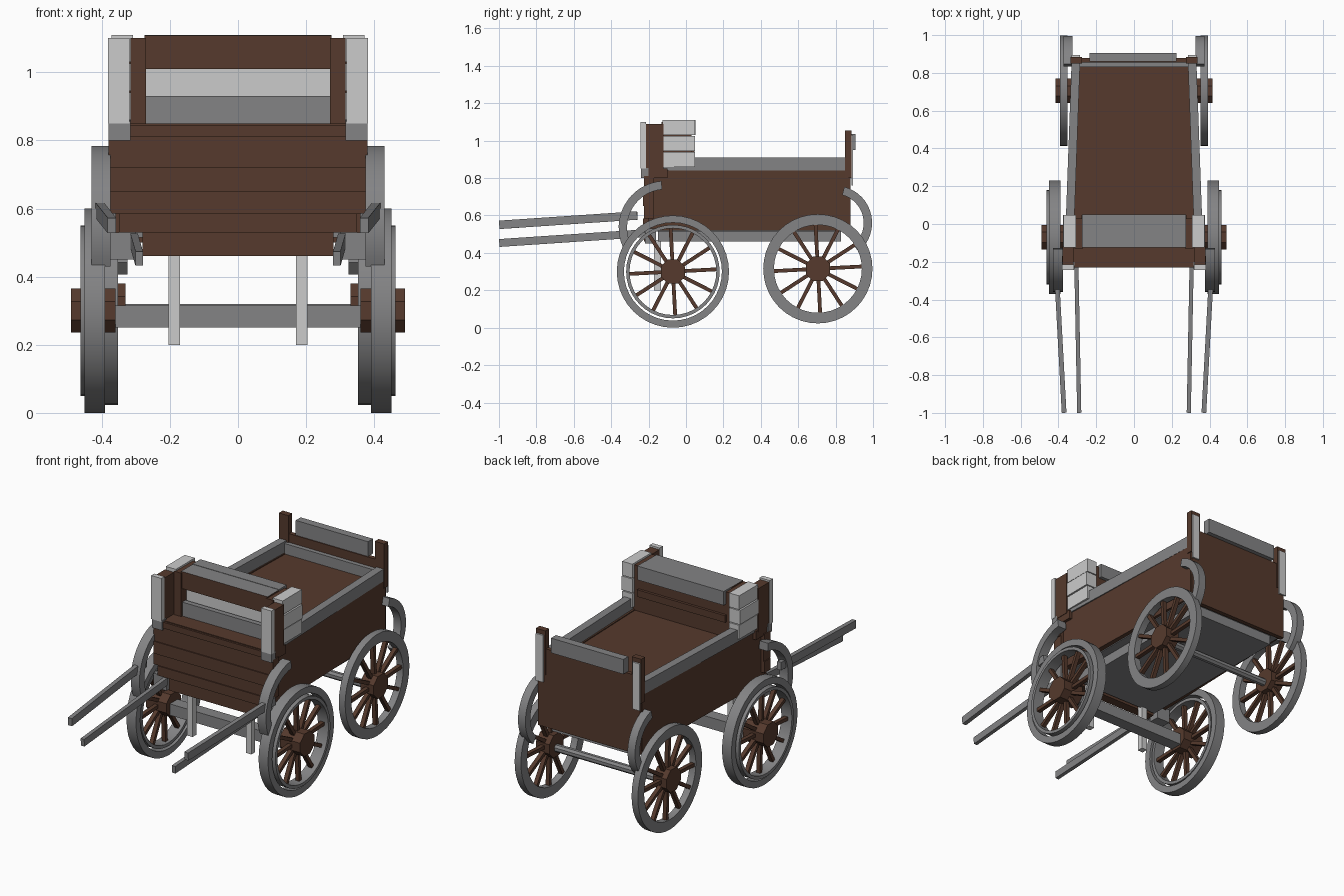
import bpy
import bmesh
import math
from mathutils import Matrix, Vector

if "Cube" in bpy.data.objects:
    bpy.data.objects.remove(bpy.data.objects["Cube"])


def material(name, rgb):
    m = bpy.data.materials.new(name)
    m.use_nodes = True
    m.diffuse_color = (*rgb, 1)
    m.node_tree.nodes["Principled BSDF"].inputs["Base Color"].default_value = (*rgb, 1)
    return m


BROWN = material("brown wood", (0.092, 0.042, 0.026))
GREY = material("grey metal", (0.23, 0.23, 0.235))
PALE = material("pale grey trim", (0.6, 0.6, 0.6))


def finish(bm, name, mat, smooth=False):
    bmesh.ops.recalc_face_normals(bm, faces=bm.faces)
    me = bpy.data.meshes.new(name)
    bm.to_mesh(me)
    bm.free()
    me.materials.append(mat)
    ob = bpy.data.objects.new(name, me)
    bpy.context.collection.objects.link(ob)
    if smooth:
        bpy.ops.object.select_all(action='DESELECT')
        ob.select_set(True)
        bpy.context.view_layer.objects.active = ob
        bpy.ops.object.shade_smooth_by_angle(angle=math.radians(30))
    return ob


def box(name, mat, x, y, z, back=0.0, top=None):
    """Box from ranges; back shifts the rear end in x, top adds a second top colour."""
    bm = bmesh.new()
    bmesh.ops.create_cube(bm, size=1)
    for v in bm.verts:
        rear = v.co.y > 0
        v.co = Vector([r[0] if c < 0 else r[1] for c, r in zip(v.co, (x, y, z))])
        if rear:
            v.co.x += back
    ob = finish(bm, name, mat)
    if top:
        ob.data.materials.append(top)
        for p in ob.data.polygons:
            p.material_index = int(p.normal.z > 0.5)
    return ob


def side_box(name, mat, s, x, y, z, back=0.0):
    """Box given for the left side, placed on side s."""
    return box(name, mat, sorted((s * x[0], s * x[1])), y, z, back * s)


def beam(name, mat, a, b, w, h):
    """Square bar between two points."""
    a, b = Vector(a), Vector(b)
    bm = bmesh.new()
    bmesh.ops.create_cube(bm, size=1)
    bmesh.ops.scale(bm, vec=(w, h, (b - a).length), verts=bm.verts)
    rot = (b - a).to_track_quat('Z', 'Y').to_matrix().to_4x4()
    bmesh.ops.transform(bm, matrix=Matrix.Translation((a + b) / 2) @ rot, verts=bm.verts)
    return finish(bm, name, mat)


def band(name, mat, x, y, z, r, arc=(0, 360), n=40):
    """Flat hoop, or part of one, standing in the yz plane."""
    bm = bmesh.new()
    full = arc[1] - arc[0] == 360
    rows = []
    for i in range(n if full else n + 1):
        t = math.radians(arc[0] + (arc[1] - arc[0]) * i / n)
        rows.append([bm.verts.new((px, y + pr * math.cos(t), z + pr * math.sin(t)))
                     for px, pr in ((x[0], r[0]), (x[1], r[0]), (x[1], r[1]), (x[0], r[1]))])
    pairs = list(zip(rows, rows[1:] + rows[:1])) if full else list(zip(rows, rows[1:]))
    for p, q in pairs:
        for k in range(4):
            bm.faces.new((p[k], p[k - 1], q[k - 1], q[k]))
    if not full:
        bm.faces.new(rows[0])
        bm.faces.new(rows[-1])
    return finish(bm, name, mat, True)


def cylinder(name, mat, x, y, z, r, n=8):
    bm = bmesh.new()
    bmesh.ops.create_cone(bm, cap_ends=True, segments=n, radius1=r, radius2=r, depth=x[1] - x[0])
    place = Matrix.Translation(((x[0] + x[1]) / 2, y, z)) @ Matrix.Rotation(math.pi / 2, 4, 'Y')
    bmesh.ops.transform(bm, matrix=place @ Matrix.Rotation(math.pi / n, 4, 'Z'), verts=bm.verts)
    return finish(bm, name, mat)


def spokes(name, x, y, z, count=12):
    bm = bmesh.new()
    for i in range(count):
        geo = bmesh.ops.create_cube(bm, size=1)["verts"]
        bmesh.ops.scale(bm, vec=(0.024, 0.02, 0.2), verts=geo)
        turn = Matrix.Rotation(math.tau * (i + 0.1) / count, 4, 'X')
        m = Matrix.Translation((x, y, z)) @ turn @ Matrix.Translation((0, 0, 0.14))
        bmesh.ops.transform(bm, matrix=m, verts=geo)
    return finish(bm, name, BROWN)


FRONT_Y, REAR_Y, AXLE_Z = -0.07, 0.705, 0.3

# Bed, underside and front planks
for s, side in ((1, "left"), (-1, "right")):
    side_box(side + "_side_wall", BROWN, s, (0.31, 0.36), (-0.2, 0.87), (0.52, 0.845), -0.03)
    side_box(side + "_top_rail", GREY, s, (0.325, 0.37), (-0.23, 0.87), (0.84, 0.91), -0.04)
box("bed_floor", BROWN, (-0.325, 0.325), (-0.18, 0.86), (0.78, 0.84))
box("underside", GREY, (-0.32, 0.32), (-0.18, 0.86), (0.515, 0.53))
box("chassis", GREY, (-0.27, 0.27), (-0.15, 0.83), (0.46, 0.52))
planks = ((0.46, 0.53, 0.28), (0.53, 0.585, 0.35), (0.585, 0.65, 0.38),
          (0.65, 0.72, 0.375), (0.72, 0.81, 0.38), (0.81, 0.845, 0.375))
for i, (z0, z1, w) in enumerate(planks):
    box("front_plank_%d" % (i + 1), BROWN, (-w, w), (-0.225 - 0.006 * (i % 2), -0.17), (z0, z1))
box("front_ledge", BROWN, (-0.375, 0.375), (-0.22, -0.1), (0.8, 0.85))

# Seat block with an open slot in its front
box("seat_lower_panel", GREY, (-0.28, 0.28), (-0.12, -0.09), (0.84, 0.93))
box("seat_slot_back", PALE, (-0.28, 0.28), (-0.08, -0.06), (0.92, 1.02))
box("seat_top_board", BROWN, (-0.275, 0.275), (-0.125, -0.02), (1.01, 1.108), top=GREY)
box("seat_top_cushion", GREY, (-0.275, 0.275), (-0.02, 0.05), (1.03, 1.11))
box("seat_back_panel", BROWN, (-0.28, 0.28), (-0.06, 0.03), (0.84, 1.04))
box("seat_back_lip", BROWN, (-0.28, 0.28), (0.0, 0.045), (0.93, 0.97))

# Rear tailgate
box("tailgate", BROWN, (-0.325, 0.325), (0.855, 0.88), (0.5, 0.95))
box("rear_inner_rail", GREY, (-0.29, 0.29), (0.83, 0.856), (0.84, 0.9))
box("rear_top_board", GREY, (-0.235, 0.225), (0.86, 0.905), (0.95, 1.035))

# Axles
box("front_axle", GREY, (-0.38, 0.38), (FRONT_Y - 0.035, FRONT_Y + 0.035), (0.25, 0.315))
cylinder("rear_axle", GREY, (-0.37, 0.37), REAR_Y, AXLE_Z, 0.022)

for s, side in ((1, "left"), (-1, "right")):
    # Front posts, seat ends and rear posts
    side_box(side + "_front_post", BROWN, s, (0.32, 0.378), (-0.235, -0.12), (0.84, 1.09))
    side_box(side + "_front_post_trim", PALE, s, (0.318, 0.382), (-0.243, -0.215), (0.85, 1.1))
    side_box(side + "_front_post_foot", GREY, s, (0.315, 0.38), (-0.24, -0.2), (0.8, 0.855))
    side_box(side + "_seat_jamb", BROWN, s, (0.27, 0.315), (-0.13, 0.03), (0.84, 1.1))
    for i, z in enumerate((0.86, 0.945, 1.03)):
        side_box("%s_seat_end_%d" % (side, i + 1), PALE, s, (0.308, 0.372 + 0.004 * (i % 2)),
                 (-0.125, 0.048), (z, z + 0.08))
    side_box(side + "_rear_post", BROWN, s, (0.275, 0.335), (0.85, 0.885), (0.8, 1.055))
    side_box(side + "_rear_post_trim", PALE, s, (0.285, 0.33), (0.885, 0.894), (0.76, 1.03))

    # Front legs, shafts and shaft brackets
    side_box(side + "_front_leg", PALE, s, (0.17, 0.204), (-0.17, -0.135), (0.2, 0.47))
    beam(side + "_upper_shaft", GREY, (s * 0.37, -0.998, 0.55), (s * 0.41, -0.26, 0.6), 0.025, 0.045)
    beam(side + "_lower_shaft", GREY, (s * 0.29, -0.998, 0.453), (s * 0.305, -0.22, 0.505), 0.022, 0.042)
    side_box(side + "_shaft_bracket", GREY, s, (0.3, 0.385), (-0.22, -0.16), (0.45, 0.53))

    # Mudguards
    fx = sorted((s * 0.375, s * 0.43))
    band(side + "_front_mudguard", GREY, fx, -0.11, 0.535, (0.205, 0.25), (95, 205), 16)
    rx = sorted((s * 0.325, s * 0.372))
    band(side + "_rear_mudguard", GREY, rx, 0.795, 0.56, (0.155, 0.2), (-50, 75), 16)

    # Front wheels: tyre with a separate inner hoop
    name = side + "_front_wheel"
    band(name + "_tyre", GREY, sorted((s * 0.39, s * 0.45)), FRONT_Y, AXLE_Z, (0.262, 0.3))
    band(name + "_hoop", GREY, sorted((s * 0.395, s * 0.462)), FRONT_Y, AXLE_Z, (0.232, 0.25))
    spokes(name + "_spokes", s * 0.425, FRONT_Y, AXLE_Z)
    cylinder(name + "_hub", BROWN, sorted((s * 0.36, s * 0.49)), FRONT_Y, AXLE_Z, 0.07)

    # Rear wheels: one broad rim
    name = side + "_rear_wheel"
    band(name + "_rim", GREY, sorted((s * 0.352, s * 0.392)), REAR_Y, AXLE_Z + 0.015, (0.235, 0.292))
    spokes(name + "_spokes", s * 0.372, REAR_Y, AXLE_Z + 0.015)
    cylinder(name + "_hub", BROWN, sorted((s * 0.33, s * 0.415)), REAR_Y, AXLE_Z + 0.015, 0.07)
